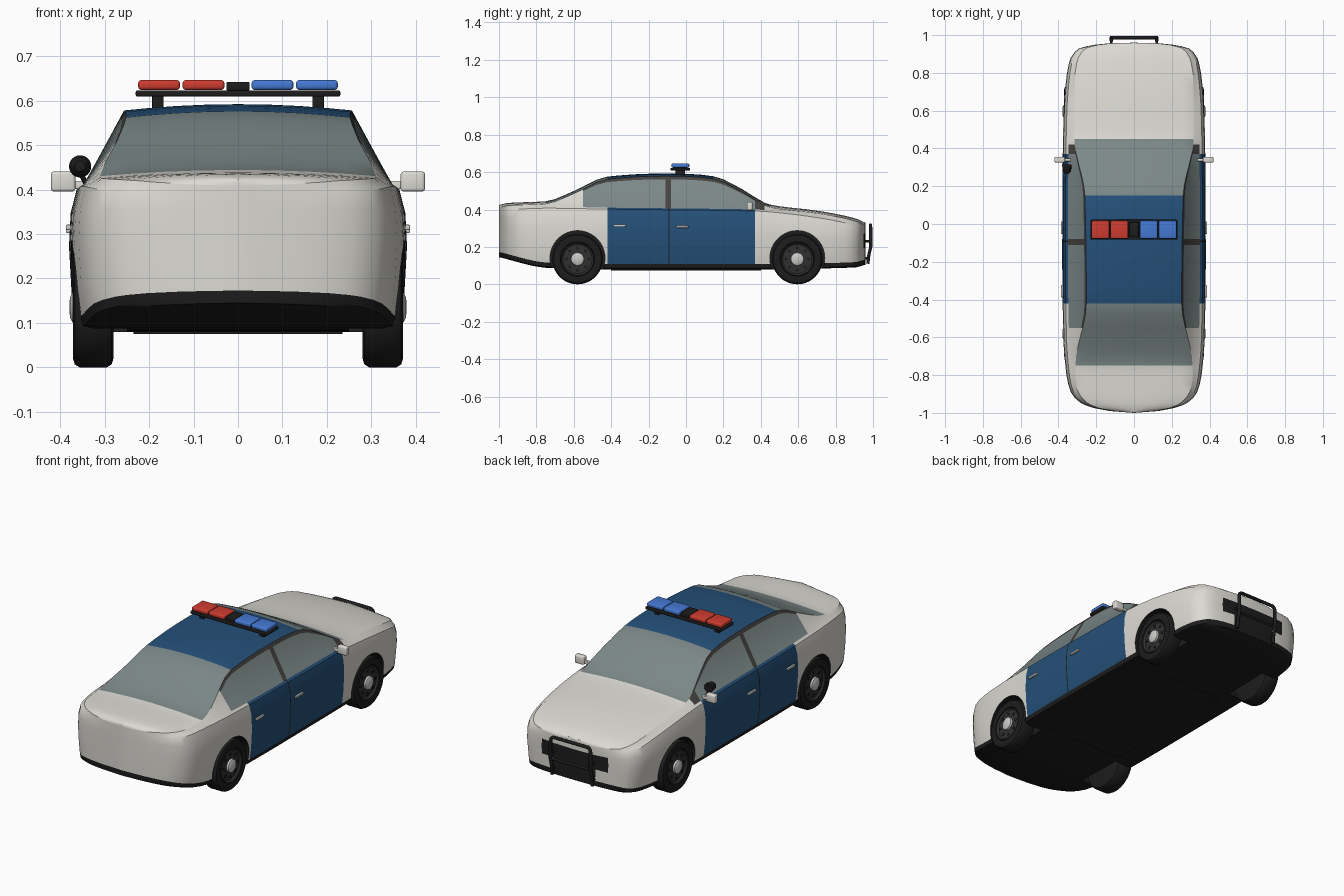
import bpy, bmesh, math
from mathutils import Matrix, Vector

if "Cube" in bpy.data.objects:
    bpy.data.objects.remove(bpy.data.objects["Cube"])


def material(name, r, g, b):
    m = bpy.data.materials.new(name)
    m.use_nodes = True
    m.diffuse_color = (r, g, b, 1)
    m.node_tree.nodes["Principled BSDF"].inputs["Base Color"].default_value = (r, g, b, 1)
    return m


BLACK = material("black plastic", .012, .012, .012)
WHITE = material("white paint", .72, .70, .65)
BLUE = material("dark blue paint", .018, .08, .19)
GLASS = material("grey glass", .20, .245, .245)
PILLAR = material("window trim", .06, .055, .05)
RED = material("red lamp", .62, .045, .03)
LAMP = material("blue lamp", .06, .19, .66)
SILVER = material("silver", .6, .6, .58)
RIM = material("dark rim", .03, .03, .03)


def finish(name, bm, *mats):
    bmesh.ops.remove_doubles(bm, verts=bm.verts, dist=1e-5)
    bmesh.ops.recalc_face_normals(bm, faces=bm.faces)
    me = bpy.data.meshes.new(name)
    bm.to_mesh(me)
    bm.free()
    ob = bpy.data.objects.new(name, me)
    bpy.context.collection.objects.link(ob)
    for m in mats:
        me.materials.append(m)
    return ob


def box(name, centre, size, mat, bevel=.004):
    bm = bmesh.new()
    bmesh.ops.create_cube(bm, size=1)
    bmesh.ops.scale(bm, vec=size, verts=bm.verts)
    if bevel:
        bmesh.ops.bevel(bm, geom=bm.edges[:], offset=bevel, segments=3, profile=.5, affect='EDGES')
    bmesh.ops.translate(bm, vec=centre, verts=bm.verts)
    return finish(name, bm, mat)


def lathe(name, profile, mat, matrix, segs=40):
    """Spin (height, radius) pairs about local z."""
    bm = bmesh.new()
    rings = []
    for h, r in profile:
        angles = [math.tau * k / segs for k in range(segs)]
        rings.append([bm.verts.new(matrix @ Vector((r * math.cos(a), r * math.sin(a), h))) for a in angles])
    for a, b in zip(rings, rings[1:]):
        for k in range(segs):
            n = (k + 1) % segs
            bm.faces.new((a[k], a[n], b[n], b[k]))
    return finish(name, bm, mat)


def tube(name, points, radius, mat):
    cu = bpy.data.curves.new(name, 'CURVE')
    cu.dimensions = '3D'
    cu.bevel_depth = radius
    cu.bevel_resolution = 3
    cu.use_fill_caps = True
    sp = cu.splines.new('POLY')
    sp.points.add(len(points) - 1)
    for p, co in zip(sp.points, points):
        p.co = (*co, 1)
    ob = bpy.data.objects.new(name, cu)
    bpy.context.collection.objects.link(ob)
    cu.materials.append(mat)


def smooth(keys):
    """Monotone cubic through (y, value) keys."""
    xs, vs = zip(*keys)
    d = [(vs[i + 1] - vs[i]) / (xs[i + 1] - xs[i]) for i in range(len(xs) - 1)]
    m = [d[0]] + [2 * a * b / (a + b) if a * b > 0 else 0 for a, b in zip(d, d[1:])] + [d[-1]]

    def f(x):
        i = max(k for k in range(len(d)) if k == 0 or xs[k] <= x)
        h = xs[i + 1] - xs[i]
        t = (x - xs[i]) / h
        return (vs[i] * (1 + 2 * t) * (1 - t) ** 2 + vs[i + 1] * t * t * (3 - 2 * t)
                + h * t * (1 - t) * (m[i] * (1 - t) - m[i + 1] * t))
    return f


# Body curves along the length: half width, floor, belt line, roof edge
width = smooth([(-1, 0), (-.99, .13), (-.975, .21), (-.945, .285), (-.89, .335), (-.8, .358), (-.6, .374),
                (-.2, .38), (.3, .378), (.6, .372), (.8, .355), (.88, .335), (.93, .29), (.95, .2),
                (.957, .13), (.96, 0)])
floor = smooth([(-1, .145), (-.74, .088), (-.4, .08), (.4, .08), (.9, .09), (.96, .105)])
belt = smooth([(-1, .395), (-.95, .405), (-.75, .415), (-.42, .41), (.37, .4), (.45, .395), (.7, .365),
               (.9, .325), (.96, .305)])
edge_x = smooth([(-1, .31), (-.75, .31), (-.42, .252), (.15, .26), (.45, .315), (.96, .31)])
edge_z = smooth([(-1, .41), (-.95, .421), (-.75, .43), (-.6, .485), (-.42, .562), (-.15, .578), (0, .577),
                 (.15, .563), (.3, .495), (.45, .412), (.7, .38), (.9, .34), (.96, .315)])


def section(y):
    w, zb, b = width(y), floor(y), belt(y)
    zs = zb + .028
    ex, ez = min(edge_x(y), w * .88), edge_z(y)
    wx = w * .92
    pts = [(0, zb), (w * .88, zb), (w * .95, zb + .006), (w * .965, zs), (w * .985, zb + .09),
           (w, zs + (b - zs) * .55), (w * .99, zs + (b - zs) * .8), (w * .955, b - .008), (wx, b),
           (wx + (ex - wx) * .9, b + (ez - b) * .9)]
    return pts + [(ex * t, ez + .014 * (1 - t * t)) for t in (1, .8, .55, .28, 0)]


def paint(y, j):
    """Material slot from length position and section strip."""
    if j < 3:
        return 0
    if j < 8:
        if -.094 < y < -.088 or (y > .95 and j in (4, 5)) or (y > .957 and j == 3):
            return 0
        return 2 if -.42 < y < .37 else 1
    if j < 10:
        if not -.55 < y < .42:
            return 1
        return 4 if j == 9 or -.11 < y < -.08 or y > .37 else 3
    if -.42 < y < .15:
        return 2
    return 3 if -.75 < y < .45 else 1


# Body shell lofted along the length
stations = sorted({-1, -.998, -.99, -.975, -.96, -.945, -.92, -.89, -.85, -.8, -.75, -.7, -.65, -.6, -.55, -.48,
                   -.42, -.35, -.27, -.19, -.11, -.094, -.088, -.08, 0, .08, .15, .2, .25, .3, .37, .42, .45,
                   .5, .57, .65, .73, .8, .85, .88, .91, .93, .942, .95, .957, .9595, .96})
bm = bmesh.new()
for side in (1, -1):
    rows = [[bm.verts.new((side * x, y, z)) for x, z in section(y)] for y in stations]
    for i in range(len(rows) - 1):
        y = (stations[i] + stations[i + 1]) / 2
        for j in range(len(rows[0]) - 1):
            f = bm.faces.new((rows[i][j], rows[i][j + 1], rows[i + 1][j + 1], rows[i + 1][j]))
            f.material_index = paint(y, j)
body = finish("body_shell", bm, BLACK, WHITE, BLUE, GLASS, PILLAR)

# Wheel arches cut from the body
AXLES = {"rear": -.58, "front": .595}
bm = bmesh.new()
for y in AXLES.values():
    for s in (1, -1):
        place = Matrix.Translation((s * .38, y, .14)) @ Matrix.Rotation(math.pi / 2, 4, 'Y')
        bmesh.ops.create_cone(bm, cap_ends=True, segments=56, radius1=.147, radius2=.147, depth=.26, matrix=place)
cutter = finish("arch_cutter", bm)
cutter.hide_render = True
cut = body.modifiers.new("arches", 'BOOLEAN')
cut.operation = 'DIFFERENCE'
cut.solver = 'EXACT'
cut.object = cutter
bpy.context.view_layer.objects.active = body
bpy.ops.object.modifier_apply(modifier=cut.name)
bpy.data.objects.remove(cutter)
box("floor_pan", (0, 0, .08), (.47, .8, .01), BLACK, 0)

# Wheels
for end, y in AXLES.items():
    for side, s in (("left", 1), ("right", -1)):
        tag = f"{end}_{side}"
        place = Matrix.Translation((0, y, .135)) @ Matrix.Rotation(s * math.pi / 2, 4, 'Y')
        lathe(tag + "_tyre", [(.28, 0), (.28, .115), (.284, .128), (.295, .135), (.356, .135), (.367, .128),
                              (.371, .115), (.368, .092), (.35, .088)], BLACK, place)
        lathe(tag + "_rim", [(.35, .09), (.366, .087), (.358, .078), (.362, .045), (.362, 0)], RIM, place)
        lathe(tag + "_hub", [(.358, .036), (.372, .034), (.378, .022), (.379, 0)], SILVER, place, 24)
        for k in range(8):
            hole = place @ Matrix.Rotation(math.tau * k / 8, 4, 'Z') @ Matrix.Translation((.06, 0, .36))
            lathe(tag + "_vent", [(0, .009), (.003, .009), (.003, 0)], BLACK, hole, 10)

# Mirrors and door handles
for side, s in (("left", 1), ("right", -1)):
    box(side + "_mirror", (s * .393, .34, .418), (.055, .03, .045), WHITE, .007)
    box(side + "_mirror_arm", (s * .355, .34, .41), (.04, .016, .018), WHITE, .003)
    for name, y, z in (("rear", -.355, .315), ("front", -.02, .308)):
        box(f"{side}_{name}_handle", (s * .381, y, z), (.012, .066, .012), SILVER, .003)

# Spotlight by the right windscreen pillar
aim = Matrix.Translation((-.355, .265, .452)) @ Matrix.Rotation(-math.pi / 2, 4, 'X')
lathe("spotlight", [(0, 0), (.003, .012), (.015, .021), (.04, .025), (.05, .025), (.05, 0)], BLACK, aim, 24)
tube("spotlight_arm", [(-.355, .295, .44), (-.34, .31, .41)], .006, BLACK)

# Roof light bar
box("light_bar_base", (0, -.03, .616), (.46, .105, .014), BLACK)
for s in (1, -1):
    box("light_bar_foot", (s * .18, -.03, .594), (.026, .05, .034), BLACK, .003)
    for x in (.0775, .1775):
        box("bar_lamp", (s * x, -.03, .635), (.094, .095, .022), LAMP if s > 0 else RED, .007)
box("bar_speaker", (0, -.03, .632), (.052, .08, .02), BLACK)

# Push bar on the nose
half = [(.12, .972, .11), (.12, .978, .16), (.12, .988, .2), (.12, .988, .295), (.116, .987, .31), (.104, .986, .318)]
tube("push_bar_hoop", half + [(-x, y, z) for x, y, z in reversed(half)], .009, BLACK)
tube("push_bar_rail", [(-.12, .986, .2), (.12, .986, .2)], .007, BLACK)
for s in (1, -1):
    for z in (.14, .23):
        tube("push_bar_strut", [(s * .12, .94, z), (s * .12, .982, z)], .007, BLACK)

# Soft shading with crisp creases
bpy.ops.object.select_all(action='DESELECT')
for ob in bpy.context.scene.objects:
    if ob.type == 'MESH':
        ob.select_set(True)
bpy.context.view_layer.objects.active = body
bpy.ops.object.shade_smooth_by_angle(angle=math.radians(35))
